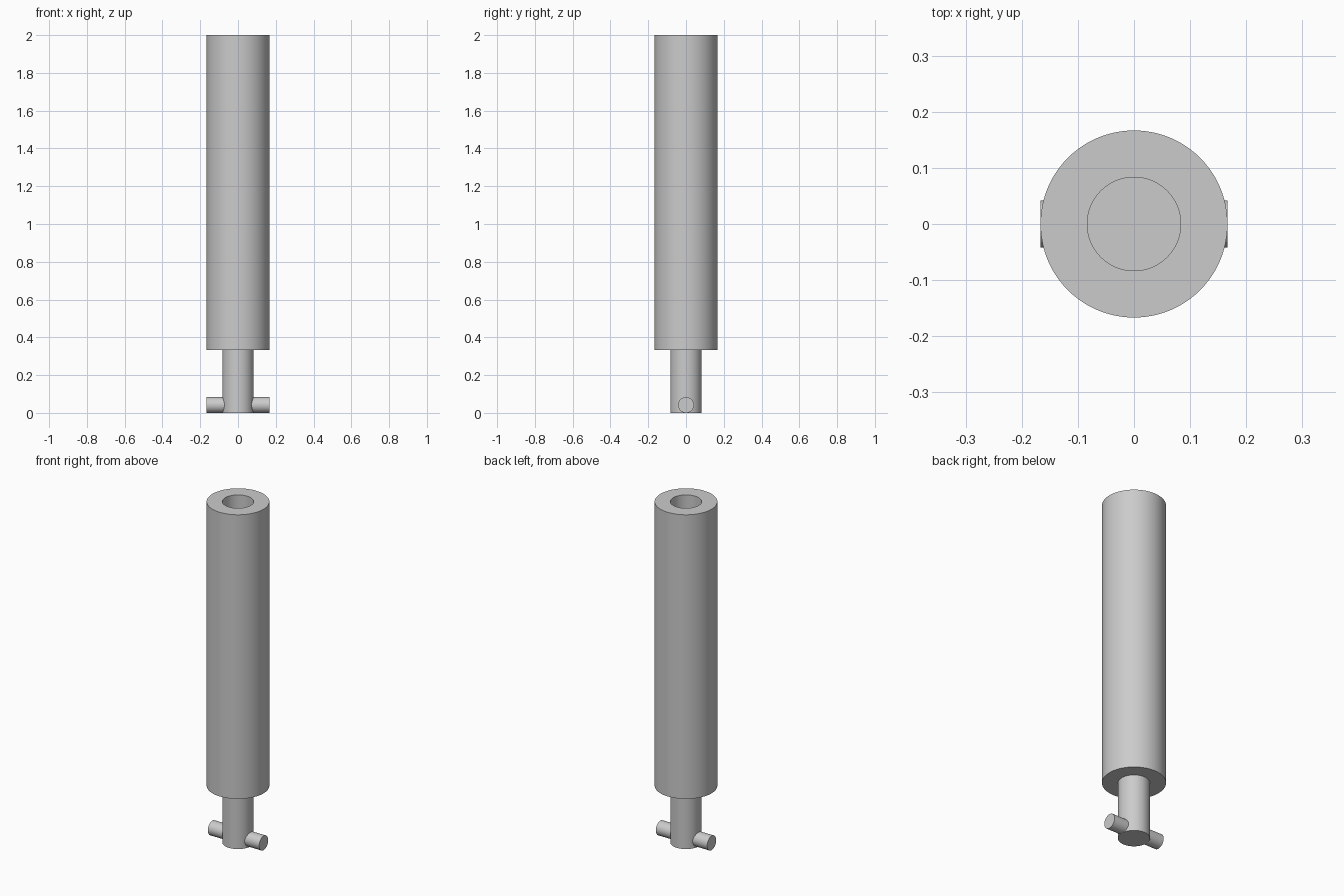
import bpy, bmesh, math
from mathutils import Vector

cube = bpy.data.objects.get("Cube")
if cube:
    bpy.data.objects.remove(cube, do_unlink=True)

BODY_R, PEG_R, PIN_R = 0.1667, 0.0833, 0.0417
HEIGHT, PEG_H, BORE_DEPTH = 2.0, 0.3333, 0.3333

grey = bpy.data.materials.new("plain_grey")
grey.use_nodes = True
colour = (0.6, 0.6, 0.6, 1)
grey.diffuse_color = colour
grey.node_tree.nodes["Principled BSDF"].inputs["Base Color"].default_value = colour


def lathe(name, profile, steps):
    """Revolve a closed (radius, z) profile around the z axis."""
    bm = bmesh.new()
    verts = [bm.verts.new((r, 0, z)) for r, z in profile]
    edges = [bm.edges.new(pair) for pair in zip(verts, verts[1:])]
    bmesh.ops.spin(bm, geom=verts + edges, cent=(0, 0, 0), axis=(0, 0, 1),
                   angle=math.tau, steps=steps, use_merge=True)
    bmesh.ops.remove_doubles(bm, verts=bm.verts, dist=1e-5)
    bmesh.ops.recalc_face_normals(bm, faces=bm.faces)
    mesh = bpy.data.meshes.new(name)
    bm.to_mesh(mesh)
    bm.free()
    mesh.materials.append(grey)
    obj = bpy.data.objects.new(name, mesh)
    bpy.context.collection.objects.link(obj)
    bpy.ops.object.select_all(action="DESELECT")
    obj.select_set(True)
    bpy.context.view_layer.objects.active = obj
    bpy.ops.object.shade_smooth_by_angle(angle=math.radians(30))
    return obj


# Thick rod with a narrow peg below and a blind bore in the top
floor = HEIGHT - BORE_DEPTH
lathe("rod_with_peg_and_bore", [
    (0, 0), (PEG_R, 0), (PEG_R, PEG_H), (BODY_R, PEG_H),
    (BODY_R, HEIGHT), (PEG_R, HEIGHT), (PEG_R, floor), (0, floor)], 96)

# Cross pin through the foot of the peg, running left to right
pin = lathe("cross_pin", [
    (0, -BODY_R), (PIN_R, -BODY_R), (PIN_R, BODY_R), (0, BODY_R)], 48)
pin.rotation_euler.y = math.pi / 2
pin.location = Vector((0, 0, PIN_R))
